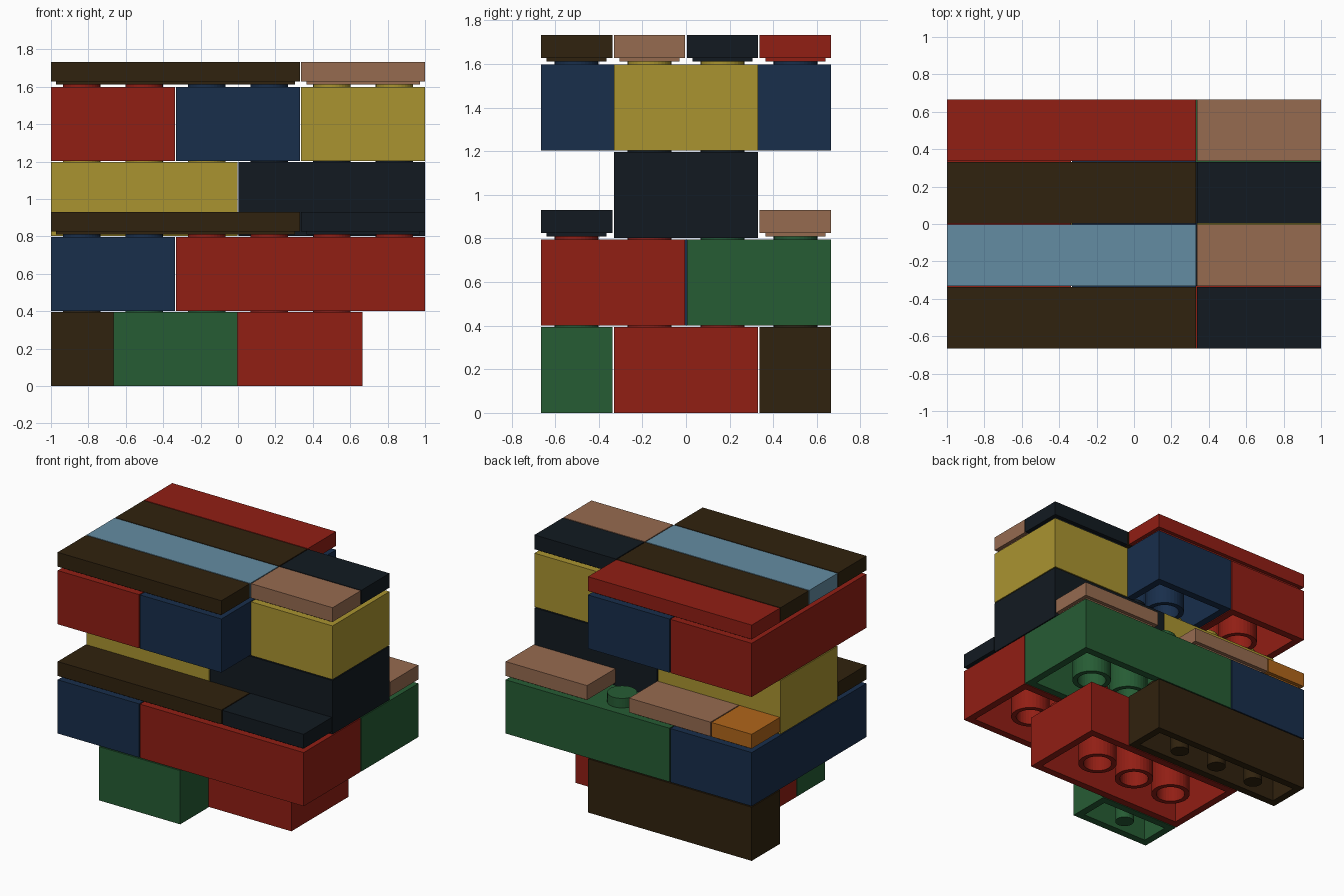
import bpy, bmesh
from math import cos, sin, tau, radians

if "Cube" in bpy.data.objects:
    bpy.data.objects.remove(bpy.data.objects["Cube"])

GAP = 0.007                  # clearance between neighbours
CELL = (2 + GAP) / 6         # stud spacing
LEVEL = 0.4013               # height of one brick course
BRICK_H, TILE_H = LEVEL - GAP, 0.127
WALL, ROOF = 0.055, 0.04
STUD_R, STUD_H = 0.1, 0.07
TUBE_R, PIN_R = 0.135, 0.065
SEGMENTS = 32

COLOURS = {
    "red": "911E14", "blue": "182E4B", "yellow": "AA9430",
    "green": "265C34", "brown": "30220E", "black": "121A21",
    "tan": "966B50", "light_blue": "648CA2", "orange": "B0661A",
}


def make_material(name, code):
    srgb = [int(code[k:k + 2], 16) / 255 for k in (0, 2, 4)]
    linear = [c / 12.92 if c < 0.04 else ((c + 0.055) / 1.055) ** 2.4 for c in srgb]
    mat = bpy.data.materials.new(name + "_plastic")
    mat.use_nodes = True
    mat.diffuse_color = (*linear, 1)
    mat.node_tree.nodes["Principled BSDF"].inputs["Base Color"].default_value = (*linear, 1)
    return mat


materials = {name: make_material(name, code) for name, code in COLOURS.items()}


def rectangle(hx, hy, z):
    return [(-hx, -hy, z), (hx, -hy, z), (hx, hy, z), (-hx, hy, z)]


def circle(x, y, r, z):
    angles = [tau * k / SEGMENTS for k in range(SEGMENTS)]
    return [(x + r * cos(a), y + r * sin(a), z) for a in angles]


def loft(bm, rings, cap_start=False, cap_end=False):
    """Skin a sequence of counter-clockwise rings, optionally closing the ends."""
    loops = [[bm.verts.new(p) for p in ring] for ring in rings]
    for a, b in zip(loops, loops[1:]):
        for k in range(len(a)):
            n = (k + 1) % len(a)
            bm.faces.new((a[k], a[n], b[n], b[k]))
    if cap_start:
        bm.faces.new(loops[0][::-1])
    if cap_end:
        bm.faces.new(loops[-1])


def block(name, colour, col, row, nx, ny, level, tile=False):
    """Hollow brick or tile covering nx by ny cells from cell (col, row)."""
    bm = bmesh.new()
    h = TILE_H if tile else BRICK_H
    base = 0.006 if tile else 0
    hx, hy = (nx * CELL - GAP) / 2, (ny * CELL - GAP) / 2

    # Shell: cavity roof, inner wall, rim, outer wall and top
    steps = [(WALL, h - ROOF), (WALL, base)]
    if tile:
        steps += [(0.027, base), (0.027, 0.022), (0, 0.022)]
    else:
        steps += [(0, base)]
    steps += [(0, h)]
    loft(bm, [rectangle(hx - i, hy - i, z) for i, z in steps], True, True)

    # Studs on top
    if not tile:
        for i in range(nx):
            for j in range(ny):
                x, y = (i - (nx - 1) / 2) * CELL, (j - (ny - 1) / 2) * CELL
                loft(bm, [circle(x, y, STUD_R, h), circle(x, y, STUD_R, h + STUD_H)],
                     cap_end=True)

    # Tubes under wide blocks, slim pins under single-row blocks
    top = h - ROOF
    narrow = min(nx, ny) == 1
    for i in range(max(nx - 1, 1)):
        for j in range(max(ny - 1, 1)):
            if nx * ny == 1:
                continue
            x = (i - (nx - 2) / 2) * CELL if nx > 1 else 0
            y = (j - (ny - 2) / 2) * CELL if ny > 1 else 0
            if narrow:
                loft(bm, [circle(x, y, PIN_R, base), circle(x, y, PIN_R, top)], cap_start=True)
            else:
                profile = [(STUD_R, top), (STUD_R, base), (TUBE_R, base), (TUBE_R, top)]
                loft(bm, [circle(x, y, r, z) for r, z in profile])

    mesh = bpy.data.meshes.new(name)
    bm.to_mesh(mesh)
    bm.free()
    mesh.materials.append(materials[colour])
    obj = bpy.data.objects.new(name, mesh)
    obj.location = ((col + nx / 2 - 3) * CELL, (row + ny / 2 - 2) * CELL, level * LEVEL)
    bpy.context.collection.objects.link(obj)
    return obj


# name, colour, column, row, cells in x, cells in y, course
bricks = [
    ("base_front_brick", "green", 1, 0, 2, 1, 0),
    ("base_middle_brick", "red", 1, 1, 4, 2, 0),
    ("base_back_brick", "brown", 0, 3, 4, 1, 0),
    ("lower_side_brick", "blue", 0, 0, 2, 4, 1),
    ("lower_front_brick", "red", 2, 0, 4, 2, 1),
    ("lower_back_brick", "green", 2, 2, 4, 2, 1),
    ("core_right_brick", "yellow", 0, 1, 3, 2, 2),
    ("core_left_brick", "black", 3, 1, 3, 2, 2),
    ("upper_right_brick", "red", 0, 0, 2, 4, 3),
    ("upper_middle_brick", "blue", 2, 0, 2, 4, 3),
    ("upper_left_brick", "yellow", 4, 1, 2, 2, 3),
]
tiles = [
    ("ledge_front_long_tile", "brown", 0, 0, 4, 1, 2),
    ("ledge_front_short_tile", "black", 4, 0, 2, 1, 2),
    ("ledge_back_corner_tile", "orange", 0, 3, 1, 1, 2),
    ("ledge_back_right_tile", "tan", 1, 3, 2, 1, 2),
    ("ledge_back_left_tile", "tan", 4, 3, 2, 1, 2),
    ("roof_front_tile", "brown", 0, 0, 4, 1, 4),
    ("roof_second_tile", "light_blue", 0, 1, 4, 1, 4),
    ("roof_third_tile", "brown", 0, 2, 4, 1, 4),
    ("roof_back_tile", "red", 0, 3, 4, 1, 4),
    ("roof_left_front_tile", "tan", 4, 1, 2, 1, 4),
    ("roof_left_back_tile", "black", 4, 2, 2, 1, 4),
]
parts = [block(*b) for b in bricks] + [block(*t, tile=True) for t in tiles]

# Smooth the round surfaces and keep the edges crisp
for obj in bpy.context.view_layer.objects:
    obj.select_set(obj in parts)
bpy.context.view_layer.objects.active = parts[0]
bpy.ops.object.shade_smooth_by_angle(angle=radians(30))
